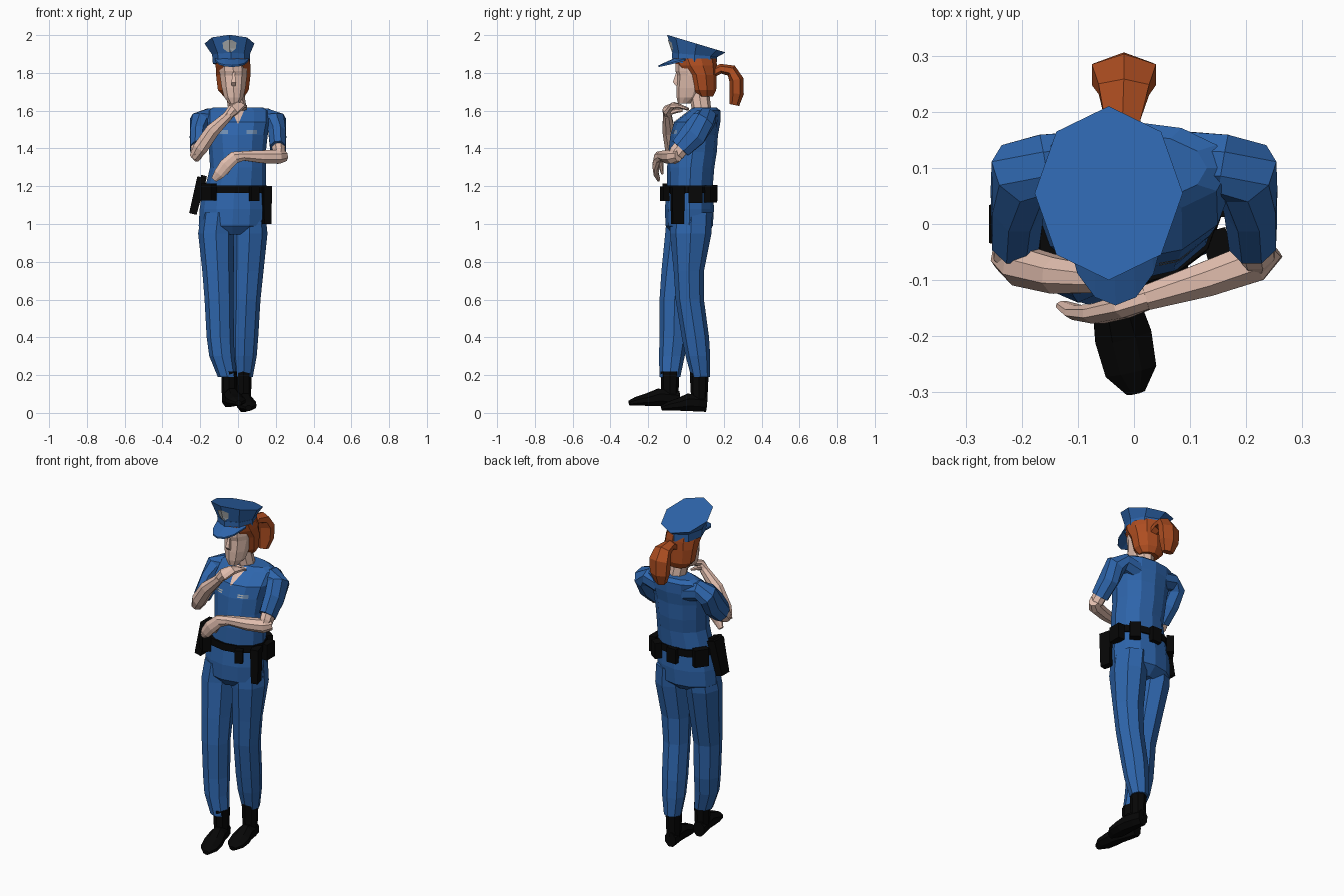
import bpy, bmesh, math
from mathutils import Vector, Matrix
from mathutils.bvhtree import BVHTree


def material(name, rgb):
    m = bpy.data.materials.new(name)
    m.diffuse_color = (*rgb, 1)
    return m


BLUE = material("uniform blue", (0.027, 0.13, 0.41))
SKIN = material("skin", (0.75, 0.51, 0.42))
HAIR = material("red hair", (0.42, 0.075, 0.015))
BLACK = material("black leather", (0.002, 0.002, 0.002))
SILVER = material("silver", (0.46, 0.48, 0.48))


def finish(name, bm, mat):
    bmesh.ops.recalc_face_normals(bm, faces=bm.faces)
    me = bpy.data.meshes.new(name)
    bm.to_mesh(me)
    bm.free()
    me.materials.append(mat)
    ob = bpy.data.objects.new(name, me)
    bpy.context.collection.objects.link(ob)
    return ob


def skin_rings(name, rings, mat):
    """Closed surface through a list of equal rings."""
    bm = bmesh.new()
    vs = [[bm.verts.new(p) for p in r] for r in rings]
    n = len(vs[0])
    for a, b in zip(vs, vs[1:]):
        for i in range(n):
            j = (i + 1) % n
            bm.faces.new((a[i], a[j], b[j], b[i]))
    bm.faces.new(vs[0][::-1])
    bm.faces.new(vs[-1])
    return finish(name, bm, mat)


def stack(name, levels, mat, n=10):
    """Horizontal ellipses: cx, cy, z, rx, ry and optional tilt; one vertex faces front."""
    rings = []
    for cx, cy, z, rx, ry, *tilt in levels:
        k = tilt[0] if tilt else 0
        ring = []
        for i in range(n):
            a = 2 * math.pi * i / n - math.pi / 2
            dy = ry * math.sin(a)
            ring.append((cx + rx * math.cos(a), cy + dy, z + k * dy))
        rings.append(ring)
    return skin_rings(name, rings, mat)


def tube(name, path, mat, up=(0, -1, 0), n=8):
    """Ellipses across a path: x, y, z, side radius, radius towards up."""
    pts = [Vector(p[:3]) for p in path]
    rings = []
    for i, p in enumerate(path):
        t = (pts[min(i + 1, len(pts) - 1)] - pts[max(i - 1, 0)]).normalized()
        side = t.cross(Vector(up)).normalized()
        nrm = side.cross(t)
        rings.append([pts[i] + side * p[3] * math.cos(a) + nrm * p[4] * math.sin(a)
                      for a in (2 * math.pi * (k + 0.5) / n for k in range(n))])
    return skin_rings(name, rings, mat)


def box(name, c, size, mat, turn=0, lean=0, taper=1.0):
    bm = bmesh.new()
    bmesh.ops.create_cube(bm, size=1)
    for v in bm.verts:
        f = taper if v.co.z < 0 else 1
        v.co = Vector((v.co.x * size[0] * f, v.co.y * size[1] * f, v.co.z * size[2]))
    rot = Matrix.Rotation(math.radians(lean), 4, 'Y') @ Matrix.Rotation(math.radians(turn), 4, 'Z')
    bmesh.ops.transform(bm, matrix=Matrix.Translation(c) @ rot, verts=bm.verts)
    return finish(name, bm, mat)


def plate(name, rows, target, mat, gap=0.004):
    """Sheet laid on the front of a target: rows of z followed by x values."""
    me = target.data
    tree = BVHTree.FromPolygons([v.co for v in me.vertices], [p.vertices for p in me.polygons])
    bm = bmesh.new()
    grid = []
    for z, *xs in rows:
        line = []
        for x in xs:
            hit = tree.ray_cast(Vector((x, -1, z)), Vector((0, 1, 0)))[0]
            line.append(bm.verts.new((x, (hit.y if hit else 0) - gap, z)))
        grid.append(line)
    for a, b in zip(grid, grid[1:]):
        for i in range(len(a) - 1):
            bm.faces.new((a[i], a[i + 1], b[i + 1], b[i]))
    return finish(name, bm, mat)


# Trousers: seat and two legs, one stepping forward
stack("trouser_seat", [(-.03, .01, .945, .1, .08), (-.03, .017, .99, .178, .125),
                       (-.025, .018, 1.08, .178, .13), (-.02, .02, 1.19, .165, .122)], BLUE, 12)
stack("left_trouser_leg", [(-.105, .01, 1.06, .09, .11), (-.117, .0, .95, .094, .11),
                           (-.107, -.035, .75, .082, .095), (-.1, -.06, .6, .077, .08),
                           (-.094, -.065, .4, .072, .075), (-.085, -.075, .3, .067, .068),
                           (-.057, -.085, .19, .05, .055)], BLUE, 8)
stack("right_trouser_leg", [(.055, .03, 1.06, .09, .11), (.062, .025, .95, .094, .11),
                            (.052, .015, .75, .083, .08), (.045, .02, .6, .074, .075),
                            (.036, .05, .4, .071, .072), (.033, .063, .3, .066, .065),
                            (.03, .078, .19, .048, .05)], BLUE, 8)


# Boots: shaft plus foot swept from heel to toe
def boot(side, shaft, heel, toe, base):
    stack(side + "_boot_shaft", [(*shaft, base + .03, .036, .038),
                                 (*shaft, .12, .04, .046), (*shaft, .22, .042, .05)], BLACK, 8)
    h, t = Vector(heel), Vector(toe)
    path = []
    for f, w, ht in ((0, .034, .046), (.2, .042, .048), (.4, .046, .05),
                     (.62, .055, .036), (.85, .05, .025), (1, .018, .014)):
        p = h.lerp(t, f)
        path.append((p.x, p.y, base + ht + .01 * f, w, ht))
    tube(side + "_boot_foot", path, BLACK, (0, 0, 1))


boot("left", (-.047, -.085), (-.055, -.04), (.003, -.30), .028)
boot("right", (.03, .07), (.027, .108), (.055, -.13), .002)

# Shirt with short sleeves
shirt = stack("shirt", [(-.015, .02, 1.18, .162, .12), (.0, .025, 1.3, .148, .125),
                        (-.003, .035, 1.38, .15, .128), (-.003, .043, 1.47, .16, .126),
                        (0, .06, 1.54, .172, .122), (0, .1, 1.60, .17, .082),
                        (0, .1, 1.618, .13, .06)], BLUE, 12)
for side, s in (("left", -1), ("right", 1)):
    tube(side + "_sleeve", [(s * .08, .11, 1.54, .055, .06), (s * .16, .107, 1.562, .054, .057),
                            (s * .2, .09, 1.545, .058, .066), (s * .208, .04, 1.475, .05, .075),
                            (s * .212, -.03, 1.4, .045, .06)], BLUE)
    tube(side + "_elbow", [(s * .212, -.01, 1.42, .038, .048), (s * .218, -.05, 1.375, .036, .045),
                           (s * .218, -.075, 1.35, .022, .028)], SKIN)

# Raised arm with hand at the chin
tube("left_forearm", [(-.232, -.055, 1.352, .028, .028), (-.2, -.075, 1.4, .042, .038),
                      (-.135, -.092, 1.495, .04, .035), (-.045, -.1, 1.58, .026, .024)], SKIN)
tube("left_hand", [(-.06, -.1, 1.57, .024, .024), (-.025, -.1, 1.605, .024, .034),
                   (.008, -.065, 1.628, .018, .036), (.018, -.03, 1.622, .013, .034),
                   (.025, .012, 1.608, .008, .026)], SKIN, (1, 0, 0))
tube("left_thumb", [(-.035, -.085, 1.59, .014, .014), (-.03, -.05, 1.6, .012, .012),
                    (-.02, -.02, 1.6, .007, .007)], SKIN, (0, 0, 1), 6)

# Folded arm with hand hanging across the front
tube("right_forearm", [(.248, -.04, 1.36, .03, .026), (.215, -.068, 1.356, .04, .038),
                       (.13, -.098, 1.356, .037, .034), (.02, -.132, 1.362, .026, .024)], SKIN)
tube("right_hand", [(.035, -.128, 1.362, .026, .022), (-.02, -.148, 1.352, .035, .022),
                    (-.065, -.16, 1.31, .038, .019), (-.1, -.158, 1.265, .032, .014),
                    (-.127, -.145, 1.235, .017, .009)], SKIN)
tube("right_thumb", [(-.02, -.135, 1.335, .014, .014), (-.045, -.13, 1.295, .012, .012),
                     (-.06, -.125, 1.265, .007, .007)], SKIN, (0, -1, 0), 6)

# Neckline and chest pins laid on the shirt
plate("open_neckline", [(1.612, -.034, 0, .034), (1.6, -.032, 0, .032),
                        (1.54, -.006, 0, .006), (1.532, -.002, 0, .002)], shirt, SKIN)
for side, x in (("left", -.08), ("right", .073)):
    for z in (1.478, 1.489):
        xs = [x + .007 * i for i in range(-4, 5)]
        plate(side + "_chest_pin", [(z, *xs), (z + .007, *xs)], shirt, SILVER)

# Neck, head and nose
stack("neck", [(0, .095, 1.57, .052, .055), (-.005, .08, 1.62, .049, .052),
               (-.02, .065, 1.72, .049, .055)], SKIN, 8)
stack("head", [(-.02, -.012, 1.637, .028, .03), (-.022, .012, 1.67, .053, .062),
               (-.023, .025, 1.72, .066, .076), (-.024, .038, 1.785, .075, .085),
               (-.025, .04, 1.81, .077, .096), (-.027, .042, 1.875, .078, .098)], SKIN)
tube("nose", [(-.023, -.046, 1.803, .009, .008), (-.023, -.058, 1.75, .016, .016),
              (-.023, -.048, 1.735, .014, .008)], SKIN, (0, -1, 0), 4)

# Hair, side locks and ponytail
stack("hair", [(-.02, .098, 1.675, .058, .045), (-.025, .09, 1.71, .086, .07),
               (-.025, .08, 1.79, .096, .082), (-.026, .056, 1.84, .097, .108),
               (-.03, .045, 1.875, .094, .115)], HAIR)
tube("ponytail", [(-.02, .14, 1.80, .034, .024), (-.02, .185, 1.822, .036, .026),
                  (-.018, .24, 1.812, .052, .032), (-.018, .266, 1.765, .066, .038),
                  (-.018, .268, 1.69, .06, .038), (-.018, .256, 1.63, .034, .026)],
     HAIR, (0, .7, .7), 6)

# Peaked cap: band, flared crown, visor and badge
stack("cap_band", [(-.035, .045, 1.848, .098, .117, -.08), (-.037, .045, 1.896, .1, .119, -.08)],
      BLUE, 8)
crown = stack("cap_crown", [(-.037, .045, 1.89, .096, .115, -.08),
                            (-.045, .055, 1.955, .132, .155, -.3)], BLUE, 8)
bm = bmesh.new()
inner, outer = [], []
for i in range(7):
    a = math.radians(205 + 130 * i / 6)
    c, s = math.cos(a), math.sin(a)
    reach = .075 * math.sin(math.pi * i / 6) ** .6 if 0 < i < 6 else .004
    inner.append(bm.verts.new((-.035 + .096 * c, .045 + .113 * s, 1.875)))
    outer.append(bm.verts.new((-.033 + .099 * c, .045 + .115 * s - reach, 1.874 - reach * .45)))
faces = [bm.faces.new((inner[i], inner[i + 1], outer[i + 1], outer[i])) for i in range(6)]
ext = bmesh.ops.extrude_face_region(bm, geom=faces)["geom"]
bmesh.ops.translate(bm, vec=(0, 0, -.009), verts=[e for e in ext if isinstance(e, bmesh.types.BMVert)])
finish("cap_visor", bm, BLUE)
plate("cap_badge", [(1.91, -.054, -.044, -.034), (1.928, -.078, -.044, -.012),
                    (1.96, -.082, -.044, -.008), (1.974, -.056, -.044, -.032)], crown, SILVER)

# Duty belt with holster, radio and pouches
stack("belt", [(-.018, .02, 1.165, .176, .132), (-.018, .02, 1.205, .172, .13)], BLACK, 12)
box("holster", (-.215, .0, 1.15), (.05, .085, .2), BLACK, 0, 14, .8)
box("holster_grip", (-.185, .005, 1.235), (.03, .05, .045), BLACK, 0, 14)
box("front_left_pouch", (-.155, -.085, 1.17), (.07, .045, .09), BLACK, -40)
box("front_right_pouch", (.085, -.112, 1.16), (.045, .035, .075), BLACK, 25)
box("radio", (.15, -.045, 1.1), (.045, .07, .2), BLACK, 15, 0, .85)
box("side_right_pouch", (.16, .05, 1.155), (.04, .075, .09), BLACK)
box("back_right_pouch", (.1, .13, 1.16), (.06, .04, .09), BLACK, -35)
box("back_left_pouch", (-.165, .1, 1.17), (.04, .08, .1), BLACK, -35)
box("back_pouch", (-.02, .15, 1.165), (.06, .035, .085), BLACK)
